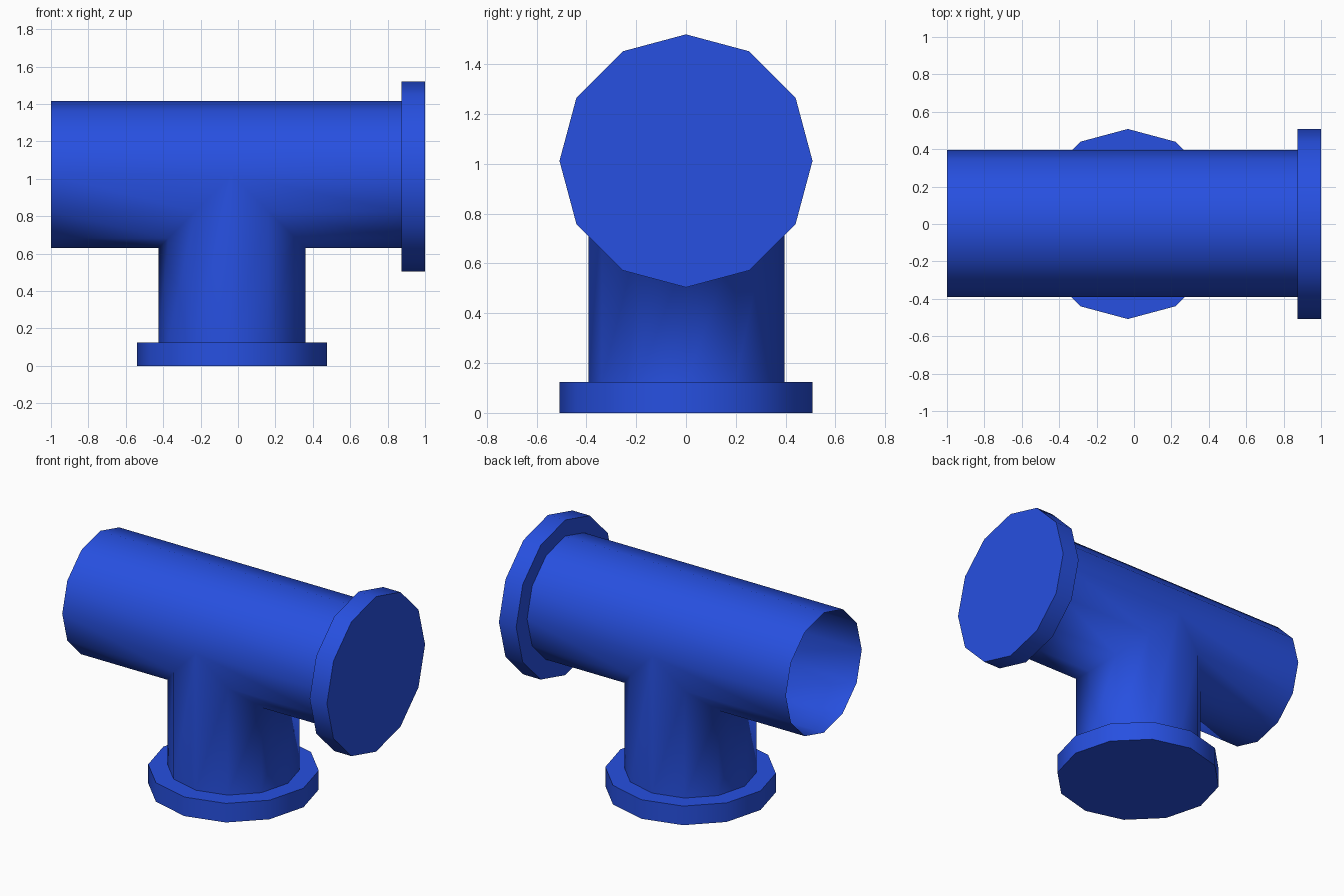
import bpy, bmesh, math
from mathutils import Vector

if "Cube" in bpy.data.objects:
    bpy.data.objects.remove(bpy.data.objects["Cube"])

N = 12                      # sides of every round part
R, RF, T = 0.393, 0.508, 0.125   # pipe radius, flange radius, flange thickness
CX, CY, CZ = -0.033, 0.002, 1.022  # branch axis x, shared y, main axis z

bm = bmesh.new()
ang = [2 * math.pi * k / N for k in range(N)]


def bridge(a, b):
    """Join two closed rings with quads."""
    for i in range(N):
        j = (i + 1) % N
        bm.faces.new((a[i], a[j], b[j], b[i]))


def flange(ring, centre, direction):
    """Step a pipe end outwards, extrude the rim and cap it."""
    mid = sum((v.co for v in ring), Vector()) / N
    rim = [bm.verts.new(Vector(centre) + (v.co - mid) * RF / R) for v in ring]
    end = [bm.verts.new(v.co + Vector(direction) * T) for v in rim]
    bridge(ring, rim)
    bridge(rim, end)
    bm.faces.new(end)
    for loop in (ring, rim, end):
        for i in range(N):
            bm.edges.get((loop[i], loop[(i + 1) % N])).smooth = False


def pipe_ring(x):
    return [bm.verts.new((x, CY + R * math.cos(a), CZ + R * math.sin(a))) for a in ang]


# Main pipe: end rings, and mitred middle rings that share the upper half
left, right = pipe_ring(-1), pipe_ring(1 - T)
mid_l, mid_r = pipe_ring(CX), []
for k, v in enumerate(mid_l):
    if k <= N // 2:
        mid_r.append(v)
    else:
        d = R * abs(math.sin(ang[k]))
        v.co.x = CX - d
        mid_r.append(bm.verts.new((CX + d, v.co.y, v.co.z)))
bridge(left, mid_l)
bridge(mid_r, right)

# Branch pipe: drops from the mitred opening
h = N // 2
opening = mid_l[h:] + [mid_l[0]] + mid_r[:h:-1]
foot = [bm.verts.new((v.co.x, v.co.y, T)) for v in opening]
bridge(opening, foot)

# Flanges on the right end and the foot
flange(right, (1 - T, 0, 1.012), (1, 0, 0))
flange(foot, (CX, 0, T), (0, 0, -1))

for f in bm.faces:
    f.smooth = True
bmesh.ops.recalc_face_normals(bm, faces=bm.faces)
mesh = bpy.data.meshes.new("pipe_tee")
bm.to_mesh(mesh)
bm.free()

blue = bpy.data.materials.new("blue_paint")
blue.diffuse_color = (0.02, 0.08, 0.75, 1)
blue.use_nodes = True
blue.node_tree.nodes["Principled BSDF"].inputs["Base Color"].default_value = blue.diffuse_color
mesh.materials.append(blue)
bpy.context.collection.objects.link(bpy.data.objects.new("pipe_tee", mesh))
